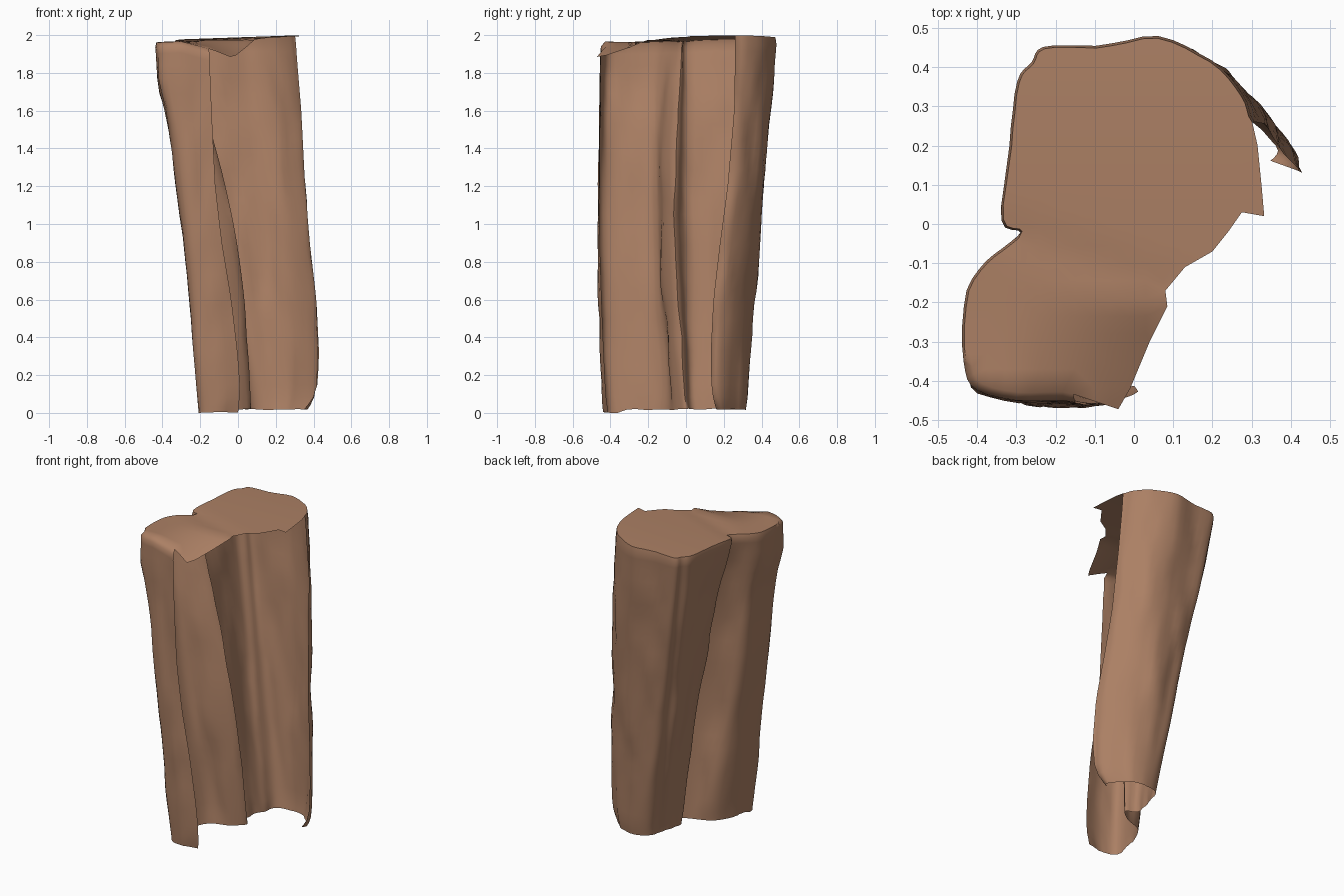
import bpy, bmesh, math
from mathutils import Vector, noise, geometry

if "Cube" in bpy.data.objects:
    bpy.data.objects.remove(bpy.data.objects["Cube"])

# one earthy rock colour
rock = bpy.data.materials.new("brown_rock")
rock.diffuse_color = (0.41, 0.215, 0.128, 1)
rock.use_nodes = True
rock.node_tree.nodes["Principled BSDF"].inputs["Base Color"].default_value = rock.diffuse_color

# open wall outlines, walked from the back-right edge round the left to the front edge
TOP = [(.31, .26), (.28, .33), (.2, .42), (.06, .478), (-.1, .455), (-.235, .452), (-.265, .415),
       (-.303, .365), (-.32, .2), (-.343, .01), (-.295, -.02), (-.36, -.08), (-.425, -.17),
       (-.435, -.35), (-.40, -.425), (-.27, -.45), (-.15, -.455)]
LOW = [(.37, .14), (.38, .185), (.30, .275), (.21, .315), (.13, .315), (.08, .29), (.05, .22),
       (.03, .17), (.02, .10), (.01, .03), (.07, .0), (.01, -.05), (-.12, -.10),
       (-.19, -.24), (-.205, -.41), (-.12, -.445), (.01, -.42)]
# (height, right edge x, right edge y, front edge x)
EDGES = [(0, .36, .16, .01), (.06, .395, .145, .01), (.15, .42, .135, .01), (.3, .43, .13, .0),
         (.6, .415, .145, -.035), (.9, .38, .18, -.085), (1.2, .355, .22, -.12),
         (1.6, .335, .255, -.14), (1.9, .31, .26, -.15), (2, .305, .26, -.15)]
# sideways drift of the crease between the two columns at mid height
CREASE = {9: (.03, -.01), 10: (.075, -.045), 11: (.035, -.04)}
SUB = 4


def edge_at(z):
    for a, b in zip(EDGES, EDGES[1:]):
        if z <= b[0]:
            t = (z - a[0]) / (b[0] - a[0])
            return [p + (q - p) * t for p, q in zip(a, b)][1:]
    return EDGES[-1][1:]


def spline(pts):
    # Catmull-Rom resampling of an open polyline
    ext = [pts[0] * 2 - pts[1]] + pts + [pts[-1] * 2 - pts[-2]]
    out = []
    for i in range(1, len(ext) - 2):
        a, b, c, d = ext[i - 1:i + 3]
        for k in range(SUB):
            t = k / SUB
            out.append(.5 * (2 * b + (c - a) * t + (2 * a - 5 * b + 4 * c - d) * t * t
                             + (3 * b - a - 3 * c + d) * t ** 3))
    return out + [pts[-1]]


def outline(z):
    t = min(1, z / 1.97)
    pts = [Vector(l).lerp(Vector(h), t) for l, h in zip(LOW, TOP)]
    wave = math.sin(math.pi * t)
    for i in range(11, 17):
        pts[i].y -= .02 * wave
    for i in range(8, 16):
        pts[i].x += .016 * wave
    for i, (dx, dy) in CREASE.items():
        pts[i] += Vector((dx, dy)) * wave
    for i in (12, 13, 14):               # swelling near the top of the front column
        pts[i].x -= .022 * math.exp(-((z - 1.75) / .15) ** 2)
    ex, ey, fx = edge_at(z)
    old = pts[0].copy()
    for i, w in enumerate((1, .7, .3)):
        pts[i] += (Vector((ex, ey)) - old) * w
    shift = fx - pts[16].x
    pts[16].x = fx
    pts[15].x += shift * .5
    return spline(pts)


def rough(p, amount):
    # weathering stretched along the height
    s = Vector((p.x * 7, p.y * 7, p.z * 2.2))
    return amount * (noise.noise(s) + .5 * noise.noise(s * 2.3))


def lid_height(x, y):
    droop = max(0, -.2 - y) * max(0, x + .3) * 1.3
    crease = .006 * math.exp(-((y + .1 + .35 * (x + .1)) / .05) ** 2)
    return 1.982 + .035 * x + .006 * math.sin(5 * y) - droop - crease


bm = bmesh.new()

# rock wall: thin shell lofted up through the outlines
heights = [0, .03, .08, .15] + [.25 + .08 * i for i in range(21)] + [1.915, 1.95]
rows = []
for z in heights:
    row = []
    pts = outline(z)
    for i, p in enumerate(pts):
        u = i / (len(pts) - 1)
        q = Vector((p.x, p.y, z))
        c = Vector((-.05, .2)) if u < .63 else Vector((-.2, -.25))
        out = (p - c).normalized()
        if 0 < i < len(pts) - 1:
            d = rough(q, .017) * (1 if z < 1.8 else .4)
            q.x += out.x * d
            q.y += out.y * d
        if z < .1:                       # slightly tucked, ragged foot
            k = 1 - z / .1
            q.z += k * (.018 if u < .85 else .004) + k * .008 * noise.noise(q * 9)
            q.x -= out.x * .012 * k
            q.y -= out.y * .012 * k
        if z > 1.8:                      # keep the wall below the drooping cap
            q.z = min(z, lid_height(q.x, q.y) - (1.975 - z))
        row.append(bm.verts.new(q))
    rows.append(row)

# rounded shoulder ring
ring = []
for v in rows[-1]:
    c = Vector((-.03, .2)) if v.co.y > -.03 else Vector((-.2, -.22))
    inset = .022 if v.co.y < -.36 else .006
    d = (Vector((v.co.x, v.co.y)) - c).normalized() * inset
    x, y = v.co.x - d.x, v.co.y - d.y
    ring.append(bm.verts.new((x, y, lid_height(x, y))))
rows.append(ring)
for a, b in zip(rows, rows[1:]):
    for i in range(len(a) - 1):
        bm.faces.new((a[i], b[i], b[i + 1], a[i + 1]))

# rock cap: lid that overhangs the open side, triangulated over a grid of inner points
RIM = [(-.1, -.452), (-.04, -.472), (-.01, -.42), (.04, -.3), (.085, -.21), (.08, -.17), (.13, -.11),
       (.2, -.07), (.24, -.02), (.275, .03), (.332, .02), (.325, .1), (.315, .2)]
rim = [bm.verts.new((x, y, lid_height(x, y))) for x, y in RIM]
border = ring + rim
flat = [Vector((v.co.x, v.co.y)) for v in border]
count = len(flat)
for i in range(17):
    for j in range(21):
        p = Vector((-.42 + .045 * i, -.46 + .045 * j))
        if min((p - q).length for q in flat[:count]) > .02:
            flat.append(p)
res = geometry.delaunay_2d_cdt(flat, [], [list(range(count))], 1, 1e-5)
lid_verts = []
for co, orig in zip(res[0], res[3]):
    known = [o for o in orig if o < count]
    lid_verts.append(border[known[0]] if known
                     else bm.verts.new((co.x, co.y, lid_height(co.x, co.y))))
for f in res[2]:
    vs = [lid_verts[i] for i in f]
    if len(set(vs)) == len(vs) and not bm.faces.get(vs):
        bm.faces.new(vs)

bmesh.ops.delete(bm, geom=[v for v in bm.verts if not v.link_faces], context='VERTS')
bmesh.ops.recalc_face_normals(bm, faces=list(bm.faces))
if sum(f.normal.z * f.calc_area() for f in bm.faces) < 0:
    bmesh.ops.reverse_faces(bm, faces=list(bm.faces))
me = bpy.data.meshes.new("rock_shell")
bm.to_mesh(me)
bm.free()
ob = bpy.data.objects.new("rock_shell", me)
bpy.context.collection.objects.link(ob)
me.materials.append(rock)
bpy.context.view_layer.objects.active = ob
ob.select_set(True)
bpy.ops.object.shade_smooth_by_angle(angle=math.radians(65))
